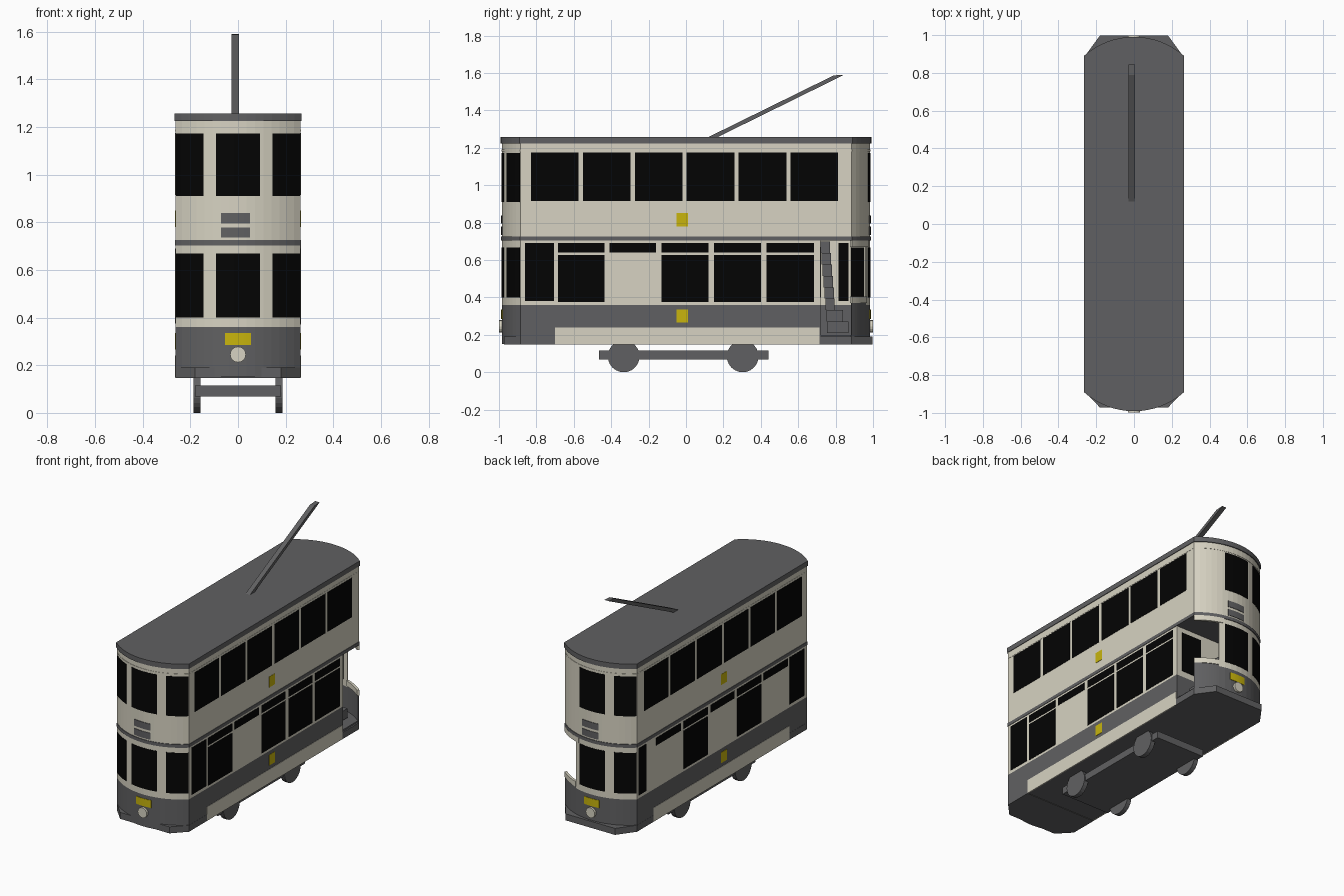
import bpy, bmesh, math
from mathutils import Matrix

if "Cube" in bpy.data.objects:
    bpy.data.objects.remove(bpy.data.objects["Cube"])


def material(name, rgb):
    m = bpy.data.materials.new(name)
    m.diffuse_color = (*rgb, 1)
    m.use_nodes = True
    m.node_tree.nodes["Principled BSDF"].inputs["Base Color"].default_value = m.diffuse_color
    return m


CREAM = material("cream paint", (0.68, 0.65, 0.54))
GREY = material("dark grey paint", (0.118, 0.118, 0.122))
BLACK = material("black glass", (0.0012, 0.0012, 0.0012))
YELLOW = material("yellow plate", (0.58, 0.46, 0.004))

W = 0.262                                  # half width of the body
R = (W ** 2 + 0.1 ** 2) / 0.2              # radius of the bowed ends
YC = 0.985 - R                             # distance of the arc centre


def finish(name, bm, mat):
    bmesh.ops.recalc_face_normals(bm, faces=bm.faces)
    me = bpy.data.meshes.new(name)
    bm.to_mesh(me)
    bm.free()
    me.materials.append(mat)
    ob = bpy.data.objects.new(name, me)
    bpy.context.collection.objects.link(ob)
    return ob


def prism(name, pts, z0, z1, mat):
    bm = bmesh.new()
    lo = [bm.verts.new((x, y, z0)) for x, y in pts]
    hi = [bm.verts.new((x, y, z1)) for x, y in pts]
    bm.faces.new(lo)
    bm.faces.new(hi)
    for i in range(len(pts)):
        j = (i + 1) % len(pts)
        bm.faces.new((lo[i], lo[j], hi[j], hi[i]))
    return finish(name, bm, mat)


def box(name, x, y, z, mat):
    return prism(name, [(x[0], y[0]), (x[1], y[0]), (x[1], y[1]), (x[0], y[1])], z[0], z[1], mat)


def cylinder(name, centre, r, depth, axis, mat, n=20):
    bm = bmesh.new()
    rot = Matrix.Rotation(math.pi / 2, 4, axis)
    bmesh.ops.create_cone(bm, cap_ends=True, segments=n, radius1=r, radius2=r, depth=depth,
                          matrix=Matrix.Translation(centre) @ rot)
    return finish(name, bm, mat)


def arc(end, x0, x1, off=0.0, n=10):
    a0, a1 = math.asin(x0 / R), math.asin(x1 / R)
    angles = [a0 + (a1 - a0) * i / n for i in range(n + 1)]
    return [((R + off) * math.sin(a), end * (YC + (R + off) * math.cos(a))) for a in angles]


def bowed(name, end, x0, x1, z0, z1, mat, inner, outer):
    """Curved panel following the bowed end."""
    prism(name, arc(end, x0, x1, outer) + arc(end, x1, x0, inner), z0, z1, mat)


def outline(off=0.0):
    return arc(-1, -W, W, off, 16) + arc(1, W, -W, off, 16)


# lower deck saloon, closed at the front
saloon = arc(-1, -W, W, 0, 16) + [(W, 0.72), (-W, 0.72)]
prism("lower_skirt", saloon, 0.15, 0.36, GREY)
prism("lower_saloon", saloon, 0.36, 0.704, CREAM)

# open rear platform: side and end wall, dash, rails and floor
T = 0.005
wall = [(-W, 0.72)] + arc(1, -W, 0.13) + arc(1, 0.13, -W, -T) + [(-W + T, 0.72)]
prism("platform_wall", wall, 0.36, 0.704, CREAM)
prism("platform_wall_skirt", wall, 0.15, 0.36, GREY)
bowed("platform_dash", 1, 0.13, W, 0.15, 0.37, GREY, -T, 0)
bowed("dash_rail", 1, 0.13, W, 0.37, 0.405, CREAM, -0.012, 0.004)
bowed("platform_lintel", 1, 0.10, W, 0.67, 0.704, CREAM, -0.012, 0.004)
prism("platform_floor", [(-0.255, 0.71), (0.255, 0.71)] + arc(1, 0.255, -0.255, -0.003),
      0.152, 0.20, GREY)
for x0, x1 in ((-0.22, -0.07), (0.07, 0.22)):
    box("bulkhead_window", (x0, x1), (0.717, 0.723), (0.40, 0.67), BLACK)

# winding stair from the platform to the upper deck
for i in range(8):
    z = 0.21 + 0.061 * i
    y0 = 0.72 + 0.035 * (1 - i / 7)
    x = 0.14 - 0.045 * i
    y1 = (0.87, 0.84)[i] if i < 2 else y0 + 0.05
    box("stair_step", (x - 0.05, x + 0.05), (y0, y1), (z, z + 0.061), GREY)

# upper deck, belt and roof
prism("upper_deck", outline(), 0.71, 1.226, CREAM)
prism("belt_stripe", outline(0.004), 0.703, 0.725, GREY)
prism("cornice", outline(0.002), 1.18, 1.19, CREAM)
prism("roof", outline(0.006), 1.224, 1.257, GREY)

# fenders under both ends
for end, tip in ((-1, 0.972), (1, 0.998)):
    half = [(0.263, 0.70), (0.263, 0.885), (0.18, tip)]
    pts = half + [(-x, y) for x, y in reversed(half)]
    prism("fender", [(x, end * y) for x, y in pts], 0.147, 0.19, GREY)

# end windows, lamps and plates
for end in (-1, 1):
    for x0, x1 in ((-W + 0.003, -0.145), (-0.092, 0.092), (0.145, W - 0.003)):
        if end == 1 and x0 > 0.1:
            continue                       # rear right corner is open below, plain above
        bowed("lower_end_window", end, x0, x1, 0.40, 0.668, BLACK, -0.007, 0.002)
        bowed("upper_end_window", end, x0, x1, 0.91, 1.172, BLACK, -0.004, 0.002)
    xs = sorted((0.07 * end, -0.05 * end))
    for z in (0.735, 0.795):
        bowed("route_plate", end, xs[0], xs[1], z, z + 0.043, GREY, -0.002, 0.003)
    bowed("end_number_plate", end, -0.055, 0.055, 0.285, 0.335, YELLOW, -0.002, 0.003)
    cylinder("headlamp", (0, end * 0.988, 0.245), 0.033, 0.022, 'X', CREAM, 16)

# side windows, plates and valances
BAYS = [(-0.685, -0.435), (-0.41, -0.16), (-0.13, 0.12), (0.15, 0.40), (0.43, 0.685)]
for side in (-1, 1):
    def plate(name, y0, y1, z0, z1, mat):
        xs = sorted((side * (W - 0.004), side * (W + 0.002)))
        box(name, xs, (y0, y1), (z0, z1), mat)

    for i in range(6):
        y = -0.83 + 0.278 * i
        plate("upper_window", y, y + 0.254, 0.915, 1.175, BLACK)
    for i, (y0, y1) in enumerate(BAYS):
        plate("top_light", y0, y1, 0.64, 0.69, BLACK)
        glazed = i != 1 if side == 1 else i in (1, 3)
        if glazed:
            plate("lower_window", y0, y1, 0.375, 0.628, BLACK)
    plate("door_window", -0.86, -0.705, 0.38, 0.69, BLACK)
    if side == -1:
        plate("platform_window", 0.79, 0.87, 0.38, 0.69, BLACK)
    plate("valance", -0.70, 0.715, 0.148, 0.24, CREAM)
    plate("side_badge", -0.05, 0.01, 0.78, 0.85, YELLOW)
    plate("side_badge", -0.05, 0.01, 0.265, 0.335, YELLOW)

# truck: wheels and frame plate
for s in (-1, 1):
    for y in (-0.333, 0.303):
        cylinder("wheel", (s * 0.172, y, 0.085), 0.085, 0.03, 'Y', GREY, 24)
box("truck_frame", (-0.18, 0.18), (-0.465, 0.44), (0.068, 0.115), GREY)

# trolley pole: side profile extruded across x
pole = prism("trolley_pole", [(0.115, 1.255), (0.165, 1.255), (0.845, 1.59), (0.79, 1.587)],
             -0.028, 0.004, GREY)
pole.matrix_world = Matrix(((0, 0, 1, 0), (1, 0, 0, 0), (0, 1, 0, 0), (0, 0, 0, 1)))
